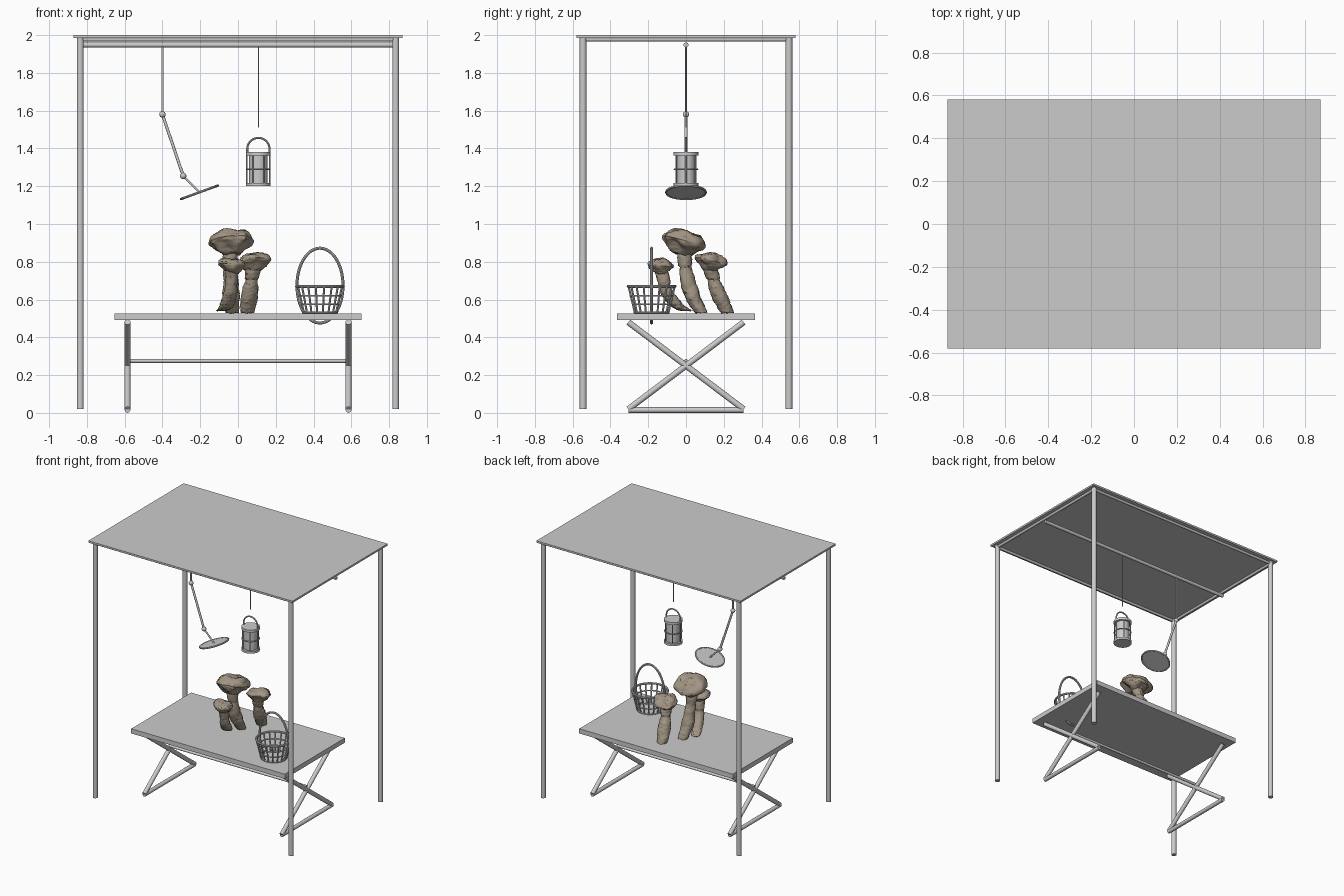
import bpy, bmesh, math
from mathutils import Vector, Matrix, noise

if "Cube" in bpy.data.objects:
    bpy.data.objects.remove(bpy.data.objects["Cube"])

mat = bpy.data.materials.new("mushroom_tan")
mat.diffuse_color = (0.36, 0.30, 0.23, 1)
mat.use_nodes = True
mat.node_tree.nodes["Principled BSDF"].inputs["Base Color"].default_value = mat.diffuse_color


def finish(bm, name, material=None, smooth=True):
    bmesh.ops.recalc_face_normals(bm, faces=bm.faces[:])
    me = bpy.data.meshes.new(name)
    bm.to_mesh(me)
    bm.free()
    ob = bpy.data.objects.new(name, me)
    bpy.context.collection.objects.link(ob)
    if material:
        me.materials.append(material)
    if smooth:
        bpy.ops.object.select_all(action='DESELECT')
        bpy.context.view_layer.objects.active = ob
        ob.select_set(True)
        bpy.ops.object.shade_smooth_by_angle(angle=math.radians(40))
    return ob


def box(name, size, loc):
    bm = bmesh.new()
    bmesh.ops.create_cube(bm, size=1, matrix=Matrix.Translation(loc) @ Matrix.Diagonal((*size, 1)))
    return finish(bm, name, smooth=False)


def add_rod(bm, a, b, r, n=16, r2=None):
    a, b = Vector(a), Vector(b)
    d = b - a
    m = Matrix.Translation((a + b) / 2) @ d.to_track_quat('Z', 'Y').to_matrix().to_4x4()
    bmesh.ops.create_cone(bm, cap_ends=True, segments=n, radius1=r, radius2=r if r2 is None else r2,
                          depth=d.length, matrix=m)


def rod(name, a, b, r, n=16):
    bm = bmesh.new()
    add_rod(bm, a, b, r, n)
    return finish(bm, name)


def ball(name, loc, r):
    bm = bmesh.new()
    bmesh.ops.create_uvsphere(bm, u_segments=20, v_segments=12, radius=r, matrix=Matrix.Translation(loc))
    return finish(bm, name)


def add_tube(bm, pts, r, side, closed=False, n=8):
    """Sweep a round section along a planar path; side is the plane normal."""
    pts, side = [Vector(p) for p in pts], Vector(side).normalized()
    rings = []
    for i, p in enumerate(pts):
        if closed:
            t = pts[(i + 1) % len(pts)] - pts[i - 1]
        else:
            t = pts[min(i + 1, len(pts) - 1)] - pts[max(i - 1, 0)]
        out = t.cross(side).normalized()
        rings.append([bm.verts.new(p + r * (math.cos(a) * out + math.sin(a) * side))
                      for a in (2 * math.pi * k / n for k in range(n))])
    for i in range(len(rings) if closed else len(rings) - 1):
        r0, r1 = rings[i], rings[(i + 1) % len(rings)]
        for k in range(n):
            bm.faces.new((r0[k], r0[(k + 1) % n], r1[(k + 1) % n], r1[k]))
    if not closed:
        bm.faces.new(rings[0])
        bm.faces.new(rings[-1])


def add_ring(bm, c, radius, r, n=48):
    add_tube(bm, [(c[0] + radius * math.cos(2 * math.pi * i / n),
                   c[1] + radius * math.sin(2 * math.pi * i / n), c[2]) for i in range(n)],
             r, (0, 0, 1), True)


# Canopy
box("canopy_roof", (1.74, 1.16, 0.014), (0, 0, 1.993))
for sx in (-1, 1):
    for sy in (-1, 1):
        rod("canopy_post", (sx * 0.835, sy * 0.545, 0.02), (sx * 0.835, sy * 0.545, 1.987), 0.018)
    rod("canopy_side_rail", (sx * 0.835, -0.545, 1.977), (sx * 0.835, 0.545, 1.977), 0.01)
    rod("canopy_long_rail", (-0.835, sx * 0.545, 1.977), (0.835, sx * 0.545, 1.977), 0.01)
rod("hanging_bar", (-0.84, 0, 1.948), (0.84, 0, 1.948), 0.013)

# Folding table
box("table_top", (1.31, 0.73, 0.036), (0, 0, 0.509))
for sx in (-1, 1):
    x = sx * 0.585
    for sy in (-1, 1):
        rod("table_cross_leg", (x, -sy * 0.305, 0.02), (x, sy * 0.305, 0.48), 0.016)
    rod("table_foot_bar", (x, -0.305, 0.015), (x, 0.305, 0.015), 0.015)
rod("table_stretcher", (-0.585, 0, 0.275), (0.585, 0, 0.275), 0.01)

# Jointed magnifier arm
j1, j2, mc = (-0.40, 0, 1.58), (-0.29, 0, 1.255), Vector((-0.204, 0, 1.168))
rod("arm_upper", (-0.40, 0, 1.945), j1, 0.006)
rod("arm_lower", j1, j2, 0.008)
rod("arm_tip", j2, mc, 0.006)
ball("arm_joint_upper", j1, 0.017)
ball("arm_joint_lower", j2, 0.017)
tilt = Matrix.Translation(mc) @ Matrix.Rotation(math.radians(-20), 4, 'Y')
bm = bmesh.new()
add_rod(bm, (0, 0, -0.003), (0, 0, 0.003), 0.104, 48)
finish(bm, "magnifier_lens").matrix_world = tilt
bm = bmesh.new()
add_ring(bm, (0, 0, 0), 0.104, 0.0065)
finish(bm, "magnifier_rim").matrix_world = tilt

# Lantern
lx = 0.108
rod("lantern_cord", (lx, 0, 1.945), (lx, 0, 1.51), 0.003, 8)
rod("lantern_glass", (lx, 0, 1.21), (lx, 0, 1.37), 0.049, 32)
rod("lantern_base", (lx, 0, 1.20), (lx, 0, 1.217), 0.065, 32)
rod("lantern_cap", (lx, 0, 1.363), (lx, 0, 1.382), 0.065, 32)
bm = bmesh.new()
add_ring(bm, (lx, 0, 1.29), 0.061, 0.004)
for i in range(6):
    a = math.pi * i / 3
    px, py = lx + 0.061 * math.cos(a), 0.061 * math.sin(a)
    add_rod(bm, (px, py, 1.205), (px, py, 1.375), 0.004, 8)
finish(bm, "lantern_cage")
bm = bmesh.new()
arch = [(lx + 0.059 * math.cos(math.pi * i / 20), 0, 1.397 + 0.059 * math.sin(math.pi * i / 20)) for i in range(21)]
add_tube(bm, [(lx + 0.059, 0, 1.375)] + arch + [(lx - 0.059, 0, 1.375)], 0.0055, (0, 1, 0))
finish(bm, "lantern_handle")

# Wire basket with full oval hoop
bx, by = 0.434, -0.182
bm = bmesh.new()
for z, r, t in ((0.532, 0.09, 0.006), (0.575, 0.1, 0.005), (0.62, 0.112, 0.005), (0.67, 0.124, 0.008)):
    add_ring(bm, (bx, by, z), r, t)
for i in range(18):
    a = 2 * math.pi * i / 18
    c, s = math.cos(a), math.sin(a)
    add_rod(bm, (bx + 0.09 * c, by + 0.09 * s, 0.53), (bx + 0.124 * c, by + 0.124 * s, 0.67), 0.0055, 8)
finish(bm, "basket_wires")
rod("basket_bottom", (bx, by, 0.527), (bx, by, 0.536), 0.09, 32)
bm = bmesh.new()
add_tube(bm, [(bx + 0.122 * math.cos(2 * math.pi * i / 64), by, 0.674 + 0.198 * math.sin(2 * math.pi * i / 64))
              for i in range(64)], 0.008, (0, 1, 0), True)
finish(bm, "basket_hoop")


# Mushrooms: curved stem and lathed cap, both roughened with noise
def lathe(bm, rings, n=48):
    """rings: list of (centre, radius), horizontal circles closed at both ends."""
    loops = [[bm.verts.new(Vector(c) + Vector((r * math.cos(2 * math.pi * k / n), r * math.sin(2 * math.pi * k / n), 0)))
              for k in range(n)] for c, r in rings]
    for a, b in zip(loops, loops[1:]):
        for k in range(n):
            bm.faces.new((a[k], a[(k + 1) % n], b[(k + 1) % n], b[k]))
    bm.faces.new(loops[0])
    bm.faces.new(loops[-1])


def roughen(bm, fine, broad, seed):
    bm.normal_update()
    bmesh.ops.recalc_face_normals(bm, faces=bm.faces[:])
    off = Vector((seed, seed * 2, 0))
    moves = [(v, v.normal * (fine * noise.noise(v.co * 110 + off) + broad * noise.noise(v.co * 18 + off)))
             for v in bm.verts]
    for v, d in moves:
        v.co += d


PROFILE = [(0.02, 0.5), (0.35, 0.48), (0.6, 0.41), (0.82, 0.28), (0.95, 0.12), (1, -0.02),
           (0.93, -0.14), (0.75, -0.29), (0.55, -0.45), (0.36, -0.58), (0.02, -0.6)]


def mushroom(name, base, mid, top, stem_r, cap_c, cap_r, tilt, seed):
    b, m, t = Vector(base), Vector(mid), Vector(top)
    bm = bmesh.new()
    rings = []
    for i in range(41):
        u = i / 40
        r = stem_r * (0.68 + 0.32 * math.sin(math.pi * min(1, u * 1.15 + 0.05)) ** 0.8 if u < 0.8 else 0.86)
        rings.append((b * (1 - u) ** 2 + m * 2 * u * (1 - u) + t * u * u, r))
    lathe(bm, rings, 32)
    roughen(bm, 0.005, 0.006, seed)
    finish(bm, name + "_stem", mat)
    bm = bmesh.new()
    prof = []
    for p, q in zip(PROFILE, PROFILE[1:]):
        prof += [(p[0] + (q[0] - p[0]) * k / 4, p[1] + (q[1] - p[1]) * k / 4) for k in range(4)]
    prof.append(PROFILE[-1])
    lathe(bm, [((0, 0, z * cap_r), r * cap_r) for r, z in prof])
    roughen(bm, 0.005, 0.016, seed + 3)
    ob = finish(bm, name + "_cap", mat)
    ob.matrix_world = (Matrix.Translation(cap_c) @ Matrix.Rotation(math.radians(tilt[0]), 4, 'X')
                       @ Matrix.Rotation(math.radians(tilt[1]), 4, 'Y'))


mushroom("large_mushroom", (-0.03, 0.085, 0.53), (-0.04, 0.0, 0.63), (-0.04, -0.01, 0.87),
         0.043, (-0.035, -0.012, 0.908), 0.118, (-16, -4), 1)
mushroom("small_mushroom", (-0.09, 0.01, 0.54), (-0.035, -0.1, 0.56), (-0.032, -0.13, 0.76),
         0.038, (-0.032, -0.133, 0.785), 0.072, (-6, 4), 5)
mushroom("medium_mushroom", (0.05, 0.22, 0.53), (0.06, 0.17, 0.62), (0.08, 0.125, 0.77),
         0.043, (0.085, 0.135, 0.802), 0.084, (-14, -6), 9)
